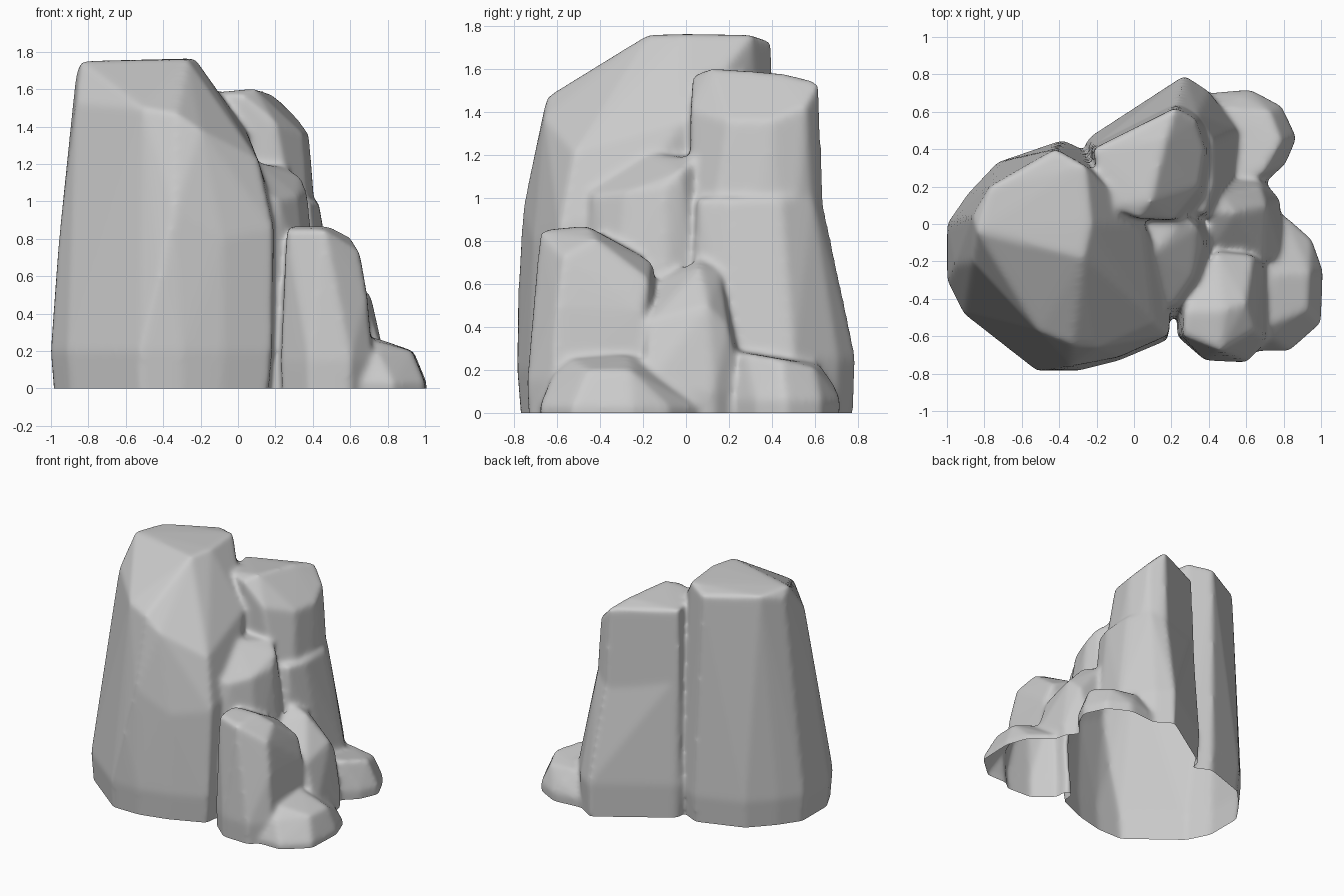
import bpy
import bmesh
from mathutils import Vector

default_cube = bpy.data.objects.get("Cube")
if default_cube:
    bpy.data.objects.remove(default_cube, do_unlink=True)

stone = bpy.data.materials.new("grey_stone")
stone.use_nodes = True
stone_colour = (0.6, 0.6, 0.6, 1.0)
stone.diffuse_color = stone_colour
stone.node_tree.nodes["Principled BSDF"].inputs["Base Color"].default_value = stone_colour

SINK = -0.15      # boulders start below ground and are trimmed level later
VOXEL = 0.015


def add_boulder(target, footprint, crown, belly):
    """Add a convex boulder: footprint outline, upper corners, belly height."""
    centre = sum((Vector(p) for p in footprint), Vector((0, 0))) / len(footprint)
    corners = [Vector(c) for c in crown]
    for p in footprint:
        outer = Vector(p)
        inner = centre.lerp(outer, 0.95)
        corners.append(Vector((outer.x, outer.y, belly)))
        corners.append(Vector((inner.x, inner.y, SINK)))
    part = bmesh.new()
    for c in corners:
        part.verts.new(c)
    hull = bmesh.ops.convex_hull(part, input=part.verts)
    loose = [g for g in hull["geom_interior"] + hull["geom_unused"]
             if isinstance(g, bmesh.types.BMVert)]
    bmesh.ops.delete(part, geom=list(set(loose)), context="VERTS")
    bmesh.ops.recalc_face_normals(part, faces=part.faces)
    mesh = bpy.data.meshes.new("boulder_part")
    part.to_mesh(mesh)
    part.free()
    target.from_mesh(mesh)
    bpy.data.meshes.remove(mesh)


cluster = bmesh.new()

# Tall main boulder with a sloping crown
add_boulder(cluster,
            [(-1, 0), (-.89, .16), (-.73, .33), (-.38, .45), (-.24, .38), (.08, .1),
             (.19, -.4), (.18, -.62), (-.08, -.73), (-.3, -.785), (-.52, -.785),
             (-.91, -.48), (-1, -.3)],
            [(-.865, .04, 1.69), (-.77, .2, 1.74), (-.42, .4, 1.73), (-.26, .31, 1.76),
             (-.23, 0, 1.765), (-.27, -.18, 1.76), (-.84, -.04, 1.75),
             (-.865, -.2, 1.53), (-.51, -.58, 1.5), (-.33, -.65, 1.47),
             (-.2, -.66, 1.38), (.11, -.52, 1.22), (.05, 0, 1.37),
             (.19, -.59, .85), (.19, -.3, .95), (-.955, -.22, .82), (-.875, -.22, 1.22),
             (-.34, -.76, .95), (-.42, -.78, .6), (-.08, -.71, .8)], .2)

# Tall rear boulder: a narrow column rising from a flared foot
add_boulder(cluster,
            [(-.25, .42), (-.22, .45), (.23, .67), (.36, .62), (.46, .46), (.46, .2),
             (.43, .03), (0, .02), (-.2, .1)],
            [(-.15, .1, 1.58), (-.22, .4, 1.56), (.02, .03, 1.57), (.09, .12, 1.605),
             (.17, .45, 1.58), (.22, .62, 1.54), (.33, .56, 1.43), (.38, .4, 1.36),
             (.35, .2, 1.36), (.2, .02, 1.42)], .25)
add_boulder(cluster,
            [(-.26, .43), (-.23, .47), (.27, .795), (.4, .71), (.56, .5), (.54, .25),
             (.43, .03), (0, .03), (-.2, .1)],
            [(-.21, .42, 1.05), (.23, .635, 1), (.34, .59, 1), (.43, .44, 1),
             (.43, .2, 1), (.38, .05, 1), (-.1, .1, 1.05), (.25, .72, .57)], .25)

# Middle boulder tucked between the two tall ones
add_boulder(cluster,
            [(0, .08), (.38, .06), (.44, -.1), (.39, -.34), (.22, -.5), (0, -.5)],
            [(.02, .04, 1.19), (.27, .04, 1.18), (.1, -.17, 1.21), (.34, -.02, 1.13),
             (.37, -.1, 1.05), (.32, -.28, 1.03), (.22, -.43, 1.01), (.1, -.47, 1.06)], .4)

# Upright front boulder
add_boulder(cluster,
            [(.23, -.6), (.38, -.73), (.6, -.74), (.72, -.62), (.71, -.2), (.42, -.1),
             (.23, -.42)],
            [(.26, -.6, .85), (.46, -.68, .85), (.27, -.46, .87), (.48, -.46, .87),
             (.6, -.42, .81), (.65, -.57, .73), (.44, -.15, .7), (.64, -.17, .62),
             (.69, -.6, .5), (.69, -.2, .48)], .15)

# Stepped side boulder
add_boulder(cluster,
            [(.4, .3), (.66, .27), (.78, .13), (.8, -.2), (.4, -.3)],
            [(.4, .07, .73), (.47, .16, .66), (.54, .06, .68), (.71, .1, .5),
             (.7, -.17, .43), (.42, -.12, .62), (.68, .2, .4)], .1)

# Low boulder at the front corner
add_boulder(cluster,
            [(.6, .05), (.8, .05), (.95, -.08), (1.01, -.25), (1, -.53), (.83, -.68),
             (.62, -.68)],
            [(.66, -.18, .25), (.74, -.27, .27), (.94, -.26, .2), (.93, -.46, .2),
             (.75, -.53, .25), (.6, -.5, .26), (.75, -.62, .18), (.7, -.08, .16)], .03)

# Low boulder at the rear corner
add_boulder(cluster,
            [(.4, .7), (.62, .72), (.79, .63), (.87, .46), (.81, .32), (.7, .22), (.45, .22)],
            [(.5, .25, .29), (.69, .27, .28), (.79, .44, .25), (.73, .6, .21),
             (.5, .62, .23), (.58, .69, .13)], .06)

# Fuse the boulders and soften their edges
mesh = bpy.data.meshes.new("rock_cluster")
cluster.to_mesh(mesh)
cluster.free()
rock = bpy.data.objects.new("rock_cluster", mesh)
bpy.context.collection.objects.link(rock)
remesh = rock.modifiers.new("fuse", "REMESH")
remesh.mode = "VOXEL"
remesh.voxel_size = VOXEL
soften = rock.modifiers.new("soften", "SMOOTH")
soften.factor = 0.5
soften.iterations = 18

bpy.context.view_layer.update()
fused = bpy.data.meshes.new_from_object(
    rock.evaluated_get(bpy.context.evaluated_depsgraph_get()))
rock.modifiers.clear()

# Trim level with the ground, leaving the underside open
bm = bmesh.new()
bm.from_mesh(fused)
bmesh.ops.bisect_plane(bm, geom=bm.verts[:] + bm.edges[:] + bm.faces[:],
                       plane_co=(0, 0, 0), plane_no=(0, 0, 1), clear_inner=True)
for face in bm.faces:
    face.smooth = True
    face.material_index = 0
bm.to_mesh(fused)
bm.free()
fused.materials.clear()
fused.materials.append(stone)
rock.data = fused
bpy.data.meshes.remove(mesh)
fused.name = "rock_cluster"
